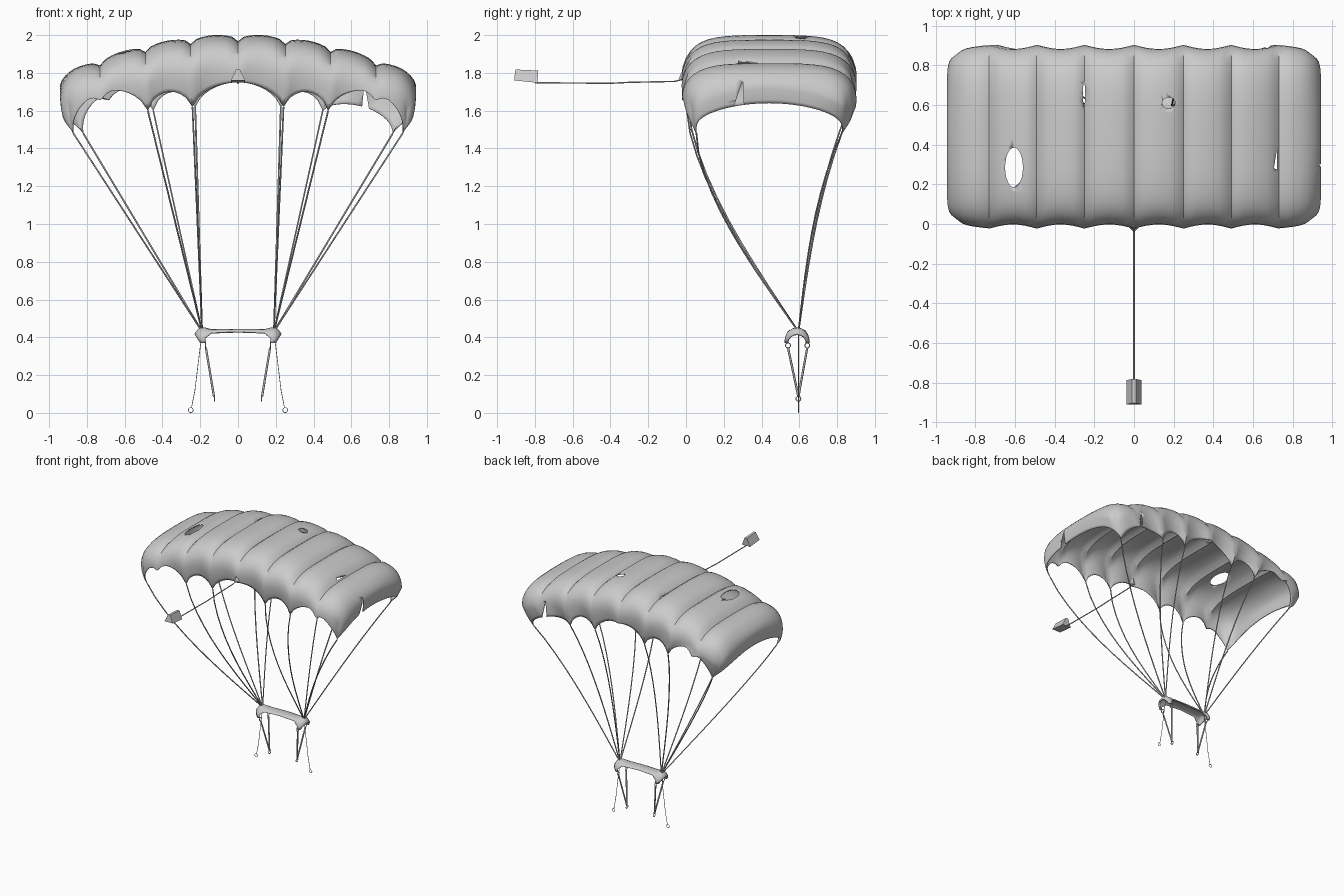
import bpy, bmesh, math
from mathutils import Vector

if "Cube" in bpy.data.objects:
    bpy.data.objects.remove(bpy.data.objects["Cube"])

def activate(ob):
    bpy.ops.object.select_all(action='DESELECT')
    ob.select_set(True)
    bpy.context.view_layer.objects.active = ob

def finish(name, bm, angle=40):
    bmesh.ops.recalc_face_normals(bm, faces=bm.faces)
    me = bpy.data.meshes.new(name)
    bm.to_mesh(me)
    bm.free()
    ob = bpy.data.objects.new(name, me)
    bpy.context.collection.objects.link(ob)
    activate(ob)
    bpy.ops.object.shade_smooth_by_angle(angle=math.radians(angle))
    return ob

def solidify(ob, t):
    m = ob.modifiers.new("thickness", 'SOLIDIFY')
    m.thickness, m.offset = t, 0
    activate(ob)
    bpy.ops.object.modifier_apply(modifier=m.name)

def hull(name, pts):
    bm = bmesh.new()
    for p in pts:
        bm.verts.new(p)
    bmesh.ops.convex_hull(bm, input=bm.verts)
    return finish(name, bm, 20)

def cord(name, pts, radius, cyclic=False):
    cu = bpy.data.curves.new(name, 'CURVE')
    cu.dimensions = '3D'
    cu.bevel_depth, cu.bevel_resolution, cu.use_fill_caps = radius, 1, True
    sp = cu.splines.new('POLY')
    sp.points.add(len(pts) - 1)
    for q, p in zip(sp.points, pts):
        q.co = (*p, 1)
    sp.use_cyclic_u = cyclic
    ob = bpy.data.objects.new(name, cu)
    bpy.context.collection.objects.link(ob)
    activate(ob)
    bpy.ops.object.convert(target='MESH')

def ring(c, r, axis, n=14):
    out = []
    for i in range(n):
        a = 2 * math.pi * i / n
        p, q = r * math.cos(a), r * math.sin(a)
        out.append((c[0], c[1] + p, c[2] + q) if axis == 'x' else (c[0] + p, c[1], c[2] + q))
    return out

# canopy: puffed cells over an arched, cambered sheet, with a scalloped skirt
W, H, CY = 0.94, 0.46, 0.44
SEAMS = [0, 0.25, 0.49, 0.73, 1.0]
CUSPS = [(-0.25, 1.62), (0.25, 1.62), (0.49, 1.60), (W, 1.48)]
RISE = [0.13, 0.09, 0.16]

def top_point(u, v):
    a = abs(u) * W
    k = next(i for i in range(4) if a <= SEAMS[i + 1])
    s = max(0.0, math.sin(math.pi * (a - SEAMS[k]) / (SEAMS[k + 1] - SEAMS[k])))
    e = min(1.0, max(0.0, (a - 0.84) / 0.10))
    f = max(0.0, 1 - abs(v) ** 2.6) ** 0.45 * math.sqrt(1 - e * e)
    z = 1.965 - 0.24 * a * a + 0.036 * s ** 0.45 - (0.05 + 0.12 * v * v) * (1 - f)
    x = W * u * (1 - 0.05 * abs(u) ** 10 * abs(v) ** 10)
    bump = s * (0.045 if k < 3 else 0.015)
    y = H * v * (1 - 0.11 * abs(u) ** 18 * abs(v) ** 6 - bump * v ** 4)
    return Vector((x, CY + y, z))

def hem_height(u, v):
    if abs(abs(u) - 1) < 1e-6:
        return 1.48 + 0.16 * max(0, 1 - v * v) ** 0.6
    a = abs(u) * W
    for i in range(3):
        (x0, z0), (x1, z1) = CUSPS[i:i + 2]
        if a <= x1 + 1e-6:
            t = (a - x0) / (x1 - x0)
            rise = 0.08 if (i == 2 and u > 0 and v > 0) else RISE[i]  # torn rear cell sags
            return z0 + (z1 - z0) * t + rise * max(0, 1 - (2 * t - 1) ** 2) ** 0.7

def skirt_point(u, v, t):
    p = top_point(u, v)
    d = max(0.012, p.z - hem_height(u, v)) * t
    inset = 1.3 * d * d
    x = p.x * (1 - inset / W) * (1 - 0.06 * t * max(0, v) ** 4)
    return Vector((x, CY + (p.y - CY) * (1 - inset / H), p.z - d))

half = [0.0]
for lo, hi in zip(SEAMS[:4], SEAMS[1:4] + [W]):
    for j in range(1, 9):
        t = j / 8
        half.append((lo + (hi - lo) * (1 - (1 - t) ** 1.5 if hi == W else t)) / W)
half[-1] = 1.0
us = [-h for h in half[:0:-1]] + half
vs = [math.sin(math.pi / 2 * (j / 12 - 1)) for j in range(25)]
n, m = len(us) - 1, len(vs) - 1
bm = bmesh.new()
g = [[bm.verts.new(top_point(u, v)) for v in vs] for u in us]
for i in range(n):
    for j in range(m):
        bm.faces.new((g[i][j], g[i + 1][j], g[i + 1][j + 1], g[i][j + 1]))
rim = [(i, 0) for i in range(n)] + [(n, j) for j in range(m)] + \
      [(i, m) for i in range(n, 0, -1)] + [(0, j) for j in range(m, 0, -1)]
prev = [g[i][j] for i, j in rim]
for k in range(1, 6):
    cur = [bm.verts.new(skirt_point(us[i], vs[j], k / 5)) for i, j in rim]
    for q in range(len(rim)):
        r = (q + 1) % len(rim)
        bm.faces.new((prev[q], cur[q], cur[r], prev[r]))
    prev = cur
canopy = finish("canopy", bm, 45)
solidify(canopy, 0.006)

# holes and tears in the cloth
def oval(x, y, rx, ry, n=24):
    return [(x + rx * math.cos(2 * math.pi * i / n), y + ry * math.sin(2 * math.pi * i / n), 1.7) for i in range(n)]

DOWN = (0, 0, 0.4)
cuts = [(oval(-0.605, 0.285, 0.045, 0.10), DOWN),
        (oval(0.175, 0.61, 0.033, 0.028), DOWN),
        (oval(-0.252, 0.655, 0.005, 0.065), DOWN),
        ([(0.705, 0.28, 1.7), (0.722, 0.275, 1.7), (0.722, 0.385, 1.7)], DOWN),
        ([(0.8, 0.23, 1.55), (0.8, 0.31, 1.55), (0.8, 0.30, 1.76)], (0.3, 0, 0)),
        ([(0.64, 0.75, 1.45), (0.72, 0.75, 1.45), (0.67, 0.75, 1.75)], (0, 0.3, 0))]
for pts, vec in cuts:
    c = hull("cutter", pts + [Vector(p) + Vector(vec) for p in pts])
    c.hide_render = True
    b = canopy.modifiers.new("tear", 'BOOLEAN')
    b.operation, b.solver, b.object = 'DIFFERENCE', 'EXACT', c
    activate(canopy)
    bpy.ops.object.modifier_apply(modifier=b.name)
    bpy.data.objects.remove(c)

# suspension lines, bowed towards the front
for sx in (-1, 1):
    for sv, bow in ((-1, 0.085), (1, 0.045)):
        for a in (0.25, 0.49, W):
            p0 = skirt_point(sx * a / W, sv, 1.0)
            p1 = Vector((sx * 0.19, 0.595, 0.43))
            pts = []
            for i in range(11):
                t = i / 10
                p = p0.lerp(p1, t)
                p.y -= bow * math.sin(math.pi * t ** 0.78)
                pts.append(p)
            cord("suspension_line", pts, 0.0045)

# spreader bar: bent strap with arched ends
st = [(0, .440, .045, .012), (.14, .438, .048, .016), (.175, .447, .058, .055),
      (.20, .447, .063, .075), (.215, .432, .06, .062), (.227, .415, .05, .045)]
st = [(-x, z, w, s) for x, z, w, s in st[:0:-1]] + st
bm = bmesh.new()
rows = []
for x, z, w, s in st:
    row = []
    for k in range(9):
        a = math.pi / 2 * (k / 4 - 1)
        lean = 0.03 * (1 - math.cos(a)) * (abs(x) > .18) * (1 if x > 0 else -1)
        row.append(bm.verts.new((x - lean, 0.588 + w * math.sin(a), z - s * (1 - math.cos(a)))))
    rows.append(row)
for r0, r1 in zip(rows, rows[1:]):
    for k in range(8):
        bm.faces.new((r0[k], r1[k], r1[k + 1], r0[k + 1]))
solidify(finish("spreader_bar", bm), 0.01)

# risers, rings and steering loops
for s in (-1, 1):
    for y in (0.54, 0.642):
        cord("riser_ring", ring((s * .172, y, .357), .013, 'x'), .003, True)
        cord("riser_strap", [(s * .17, y, .345), (s * .127, .595, .085)], .006)
    cord("lower_ring", ring((s * .125, .595, .075), .013, 'x'), .003, True)
    cord("steering_line", [(s * .188, .595, .43), (s * .20, .595, .35), (s * .228, .595, .12), (s * .246, .595, .028)], .002)
    cord("steering_loop", ring((s * .25, .595, .015), .013, 'y'), .002, True)

# trailing bridle and small drogue
cord("bridle", [(0, -.02, 1.765), (0, -.06, 1.755), (0, -.3, 1.75), (0, -.4, 1.745), (0, -.8, 1.748)], .004)
hull("bridle_patch", [(-.03, -.012, 1.77), (.03, -.012, 1.77), (0, -.012, 1.83), (0, -.042, 1.76), (0, .0, 1.76)])
hull("drogue", [(s * w, y, z) for s in (-1, 1) for w, y, z in
     ((.038, -.91, 1.76), (.01, -.903, 1.818), (.038, -.787, 1.748), (.01, -.782, 1.812))])
